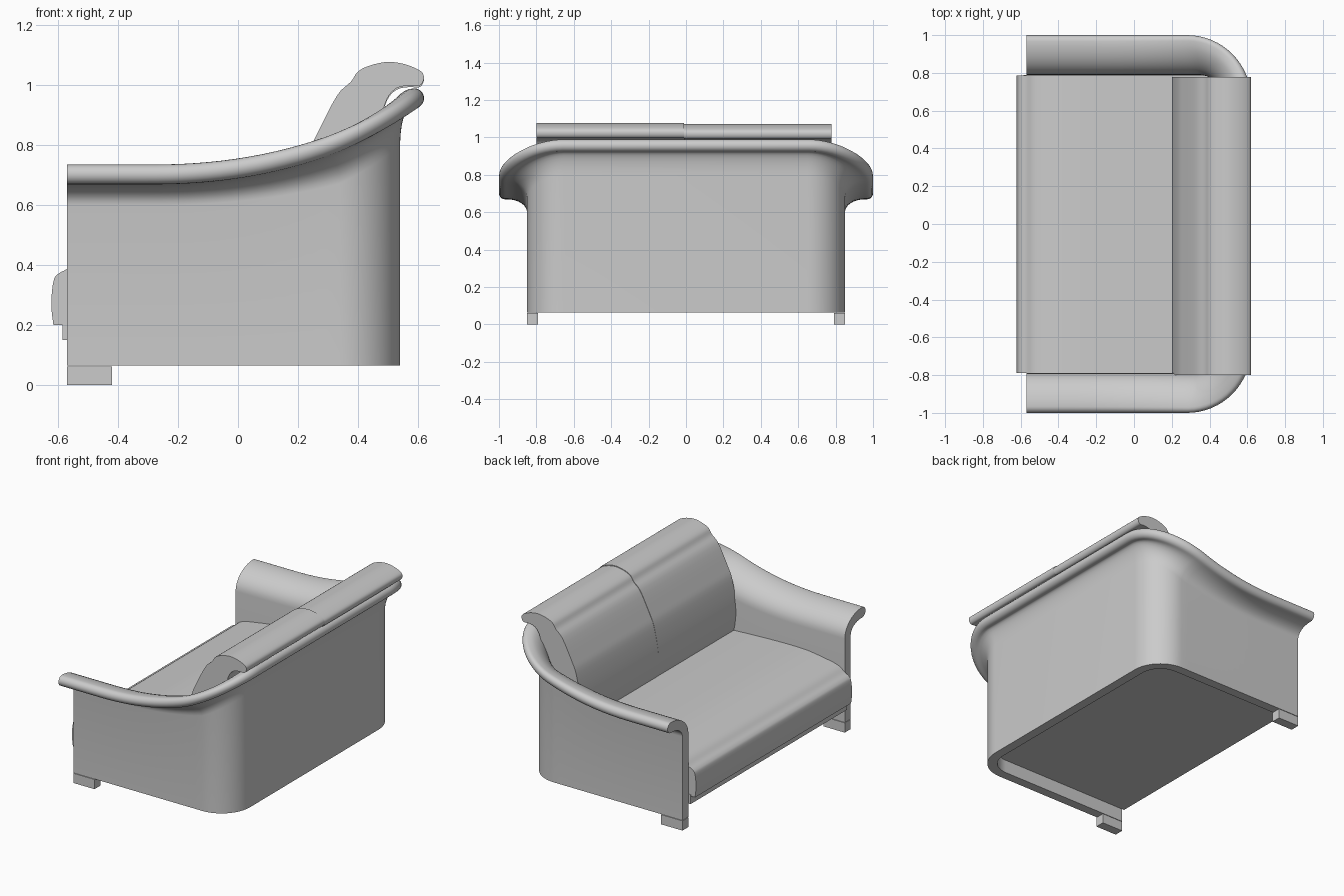
import bpy, bmesh, math
from mathutils import Vector

if "Cube" in bpy.data.objects:
    bpy.data.objects.remove(bpy.data.objects["Cube"])

grey = bpy.data.materials.new("grey_upholstery")
grey.diffuse_color = (0.6, 0.6, 0.6, 1)
grey.use_nodes = True
grey.node_tree.nodes["Principled BSDF"].inputs["Base Color"].default_value = grey.diffuse_color


def finish(name, bm, angle=35):
    bmesh.ops.recalc_face_normals(bm, faces=bm.faces)
    me = bpy.data.meshes.new(name)
    bm.to_mesh(me)
    bm.free()
    me.materials.append(grey)
    ob = bpy.data.objects.new(name, me)
    bpy.context.collection.objects.link(ob)
    bpy.ops.object.select_all(action='DESELECT')
    ob.select_set(True)
    bpy.context.view_layer.objects.active = ob
    bpy.ops.object.shade_smooth_by_angle(angle=math.radians(angle))
    return ob


def mirror_y(ob):
    m = ob.modifiers.new("mirror", 'MIRROR')
    m.use_axis = (False, True, False)


def extrude_profile(name, pts, y0, y1):
    """Closed x-z profile extruded along y."""
    bm = bmesh.new()
    a = [bm.verts.new((x, y0, z)) for x, z in pts]
    b = [bm.verts.new((x, y1, z)) for x, z in pts]
    n = len(pts)
    for i in range(n):
        j = (i + 1) % n
        bm.faces.new((a[i], a[j], b[j], b[i]))
    bm.faces.new(a)
    bm.faces.new(b)
    return finish(name, bm)


def spline(pts, steps=4):
    """Open smooth curve through the points."""
    v = [Vector(p) for p in pts]
    v = [2 * v[0] - v[1]] + v + [2 * v[-1] - v[-2]]
    out = []
    for i in range(1, len(v) - 2):
        p0, p1, p2, p3 = v[i - 1:i + 3]
        for k in range(steps):
            t = k / steps
            out.append(tuple(0.5 * (2 * p1 + (p2 - p0) * t
                       + (2 * p0 - 5 * p1 + 4 * p2 - p3) * t * t
                       + (3 * p1 - p0 - 3 * p2 + p3) * t ** 3)))
    return out + [tuple(v[-2])]


# Wrap-around shell: arms and back with an outward rolled rim
BOTTOM, LIP = 0.065, 0.033


def section(inner, outer, lip):
    """Wall cross-section from three plan points: inside, outside, rim."""
    I, O, L = Vector(inner), Vector(outer), Vector(lip)
    top = 0.735 + 0.305 * max(0, L.x + 0.3) ** 2.2
    z1 = top - 0.135 - 0.055 * (top - 0.735) / 0.255
    d, D = (L - O).length, (L - I).length
    n, m = (L - O) / d, (L - I) / D
    pts = [(*O, BOTTOM)]
    for k in range(9):            # hollow under the rim
        a = math.pi / 2 * k / 8
        p = O + n * (d - 0.045) * (1 - math.cos(a))
        pts.append((*p, z1 + (top - 2 * LIP - z1) * math.sin(a)))
    for k in range(11):           # round rim
        a = math.pi * (k / 10 - 0.5)
        p = O + n * (d - LIP + LIP * math.cos(a))
        pts.append((*p, top - LIP + LIP * math.sin(a)))
    for k in range(1, 11):        # inner roll down to the wall
        a = math.pi / 2 * (1 - k / 10)
        p = I + m * (D - LIP) * (1 - math.cos(a))
        pts.append((*p, z1 + (top - z1) * math.sin(a)))
    pts.append((*I, BOTTOM))
    return pts


stations = []
for k in range(20):
    s = k / 20
    xo, xl = -0.57 + 0.91 * s, -0.57 + 0.85 * s
    stations.append(section((xo, 0.79), (xo, 0.85), (xl, 1.0)))
for k in range(17):
    t = math.pi / 2 * k / 16
    sn, cs = math.sin(t), math.cos(t)
    stations.append(section((0.34 + 0.14 * sn, 0.65 + 0.14 * cs),
                            (0.34 + 0.2 * sn, 0.65 + 0.2 * cs),
                            (0.28 + 0.34 * sn, 0.66 + 0.34 * cs)))
stations.append(section((0.48, 0), (0.54, 0), (0.62, 0)))

bm = bmesh.new()
rings = [[bm.verts.new(p) for p in st] for st in stations]
for r, q in zip(rings, rings[1:]):
    for i in range(len(r)):
        j = (i + 1) % len(r)
        bm.faces.new((r[i], r[j], q[j], q[i]))
bm.faces.new(rings[0])
mirror_y(finish("arm_and_back_shell", bm))

# Seat base board
extrude_profile("seat_base", [(-0.585, 0.15), (0.47, 0.15),
                              (0.47, 0.21), (-0.585, 0.21)], -0.79, 0.79)

# Seat cushion with a rolled front
front = spline([(-0.615, 0.2), (-0.622, 0.27), (-0.615, 0.345), (-0.60, 0.37),
                (-0.57, 0.387), (-0.52, 0.42), (-0.42, 0.44), (-0.27, 0.458),
                (0.0, 0.455), (0.3, 0.44)])
extrude_profile("seat_cushion", front + [(0.45, 0.44), (0.45, 0.2)], -0.79, 0.787)

# Two back cushions that roll over the rim
back = spline([(0.225, 0.4), (0.205, 0.5), (0.202, 0.6), (0.232, 0.76),
               (0.265, 0.84), (0.33, 0.965), (0.375, 1.01), (0.40, 1.045),
               (0.44, 1.065), (0.50, 1.077), (0.56, 1.068), (0.61, 1.045),
               (0.619, 1.02), (0.605, 0.998), (0.57, 0.998), (0.53, 0.99),
               (0.50, 0.96), (0.48, 0.90), (0.47, 0.80)])
back.append((0.47, 0.4))
extrude_profile("back_cushion_right", back, -0.80, -0.01)
extrude_profile("back_cushion_left",
                [(x, z - 0.005) for x, z in back], -0.01, 0.777)

# Front feet
foot = extrude_profile("front_feet", [(-0.57, 0), (-0.42, 0),
                                      (-0.42, 0.062), (-0.57, 0.062)], 0.79, 0.85)
mirror_y(foot)
